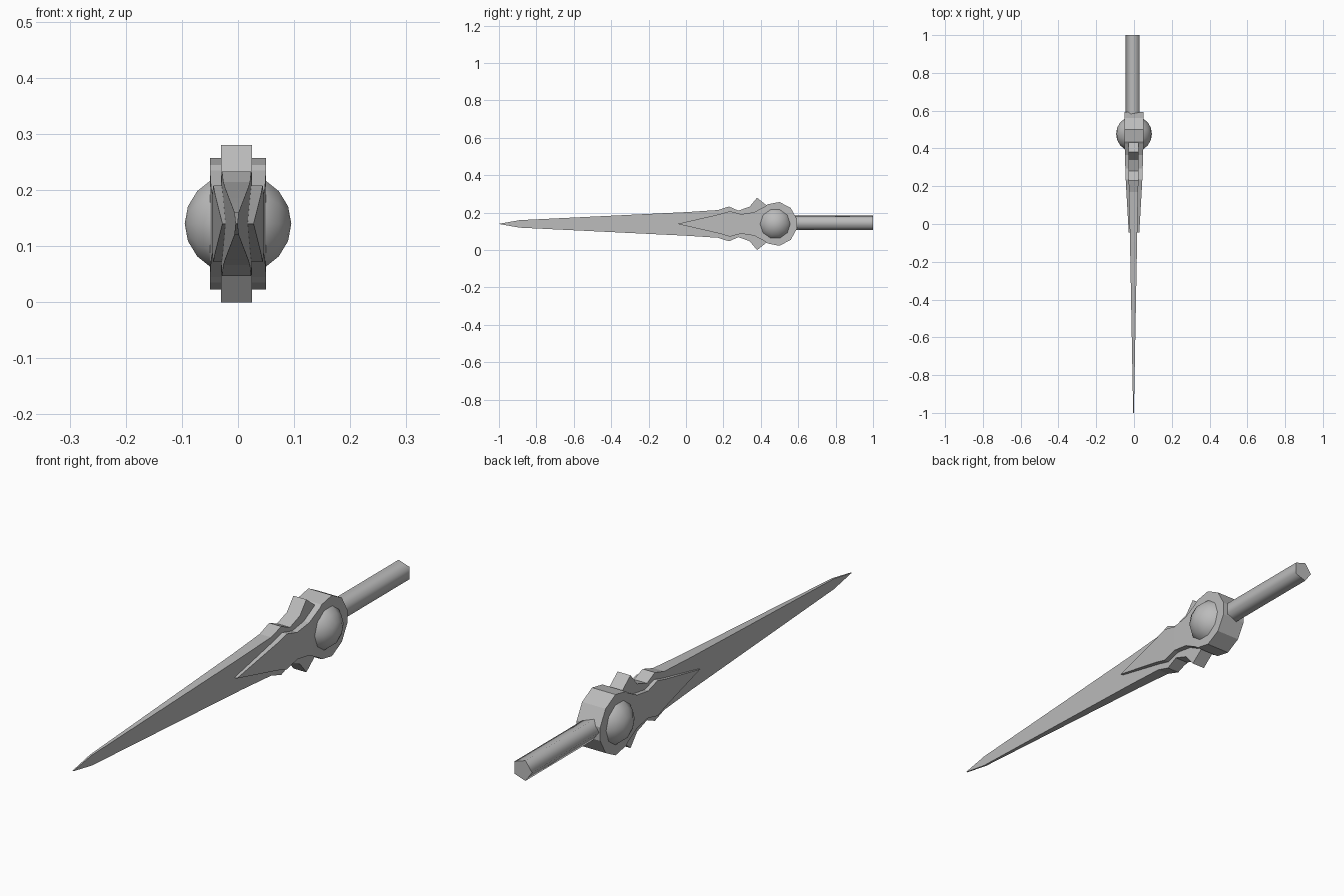
import bpy, bmesh, math
from mathutils import Matrix

if "Cube" in bpy.data.objects:
    bpy.data.objects.remove(bpy.data.objects["Cube"])

AXIS_Z = 0.14   # height of the sword's long axis

steel = bpy.data.materials.new("grey_steel")
steel.diffuse_color = (0.5, 0.5, 0.5, 1)
steel.use_nodes = True
steel.node_tree.nodes["Principled BSDF"].inputs["Base Color"].default_value = steel.diffuse_color


def finish(name, bm, smooth_angle):
    bmesh.ops.remove_doubles(bm, verts=bm.verts, dist=1e-5)
    bmesh.ops.recalc_face_normals(bm, faces=bm.faces)
    mesh = bpy.data.meshes.new(name)
    bm.to_mesh(mesh)
    bm.free()
    mesh.materials.append(steel)
    obj = bpy.data.objects.new(name, mesh)
    bpy.context.collection.objects.link(obj)
    bpy.ops.object.select_all(action='DESELECT')
    obj.select_set(True)
    bpy.context.view_layer.objects.active = obj
    bpy.ops.object.shade_smooth_by_angle(angle=math.radians(smooth_angle))
    return obj


def loft(name, stations, x=0.0):
    """Rectangular sections along y: (y, half height, half thickness)."""
    bm = bmesh.new()
    rings = []
    for y, h, t in stations:
        corners = ((-t, -h), (t, -h), (t, h), (-t, h))
        rings.append([bm.verts.new((x + cx, y, AXIS_Z + cz)) for cx, cz in corners])
    for a, b in zip(rings, rings[1:]):
        for i in range(4):
            j = (i + 1) % 4
            bm.faces.new((a[i], a[j], b[j], b[i]))
    bm.faces.new(rings[0][::-1])
    bm.faces.new(rings[-1])
    return finish(name, bm, 8)


# Long tapering blade with its stepped shoulders and guard spikes
loft("blade", [
    (-1.0, 0.0004, 0.002), (-0.89, 0.02, 0.004), (0.0, 0.063, 0.0205),
    (0.17, 0.074, 0.024), (0.23, 0.093, 0.026), (0.28, 0.071, 0.0275),
    (0.34, 0.092, 0.0275), (0.38, 0.14, 0.0275), (0.435, 0.096, 0.0275),
    (0.46, 0.09, 0.0275)], x=-0.0025)

# Raised plate on the blade, flowing into the round hub
loft("plate_and_hub", [
    (-0.045, 0.0004, 0.028), (0.18, 0.052, 0.041), (0.235, 0.068, 0.044),
    (0.295, 0.052, 0.046), (0.365, 0.063, 0.048), (0.425, 0.095, 0.05),
    (0.437, 0.105, 0.05), (0.50, 0.117, 0.05), (0.56, 0.085, 0.05),
    (0.593, 0.026, 0.05)])

# Round gem through the hub, poles facing sideways
bm = bmesh.new()
bmesh.ops.create_uvsphere(
    bm, u_segments=10, v_segments=9, radius=0.095,
    matrix=Matrix.Translation((0, 0.477, AXIS_Z)) @ Matrix.Rotation(math.pi / 2, 4, 'Y'))
finish("gem", bm, 60)

# Five-sided grip
bm = bmesh.new()
ends = [[], []]
for i in range(5):
    a = math.pi + i * math.tau / 5
    for k, y in enumerate((0.55, 1.0)):
        ends[k].append(bm.verts.new(
            (-0.004 + 0.041 * math.cos(a), y, AXIS_Z + 0.006 + 0.041 * math.sin(a))))
for i in range(5):
    j = (i + 1) % 5
    bm.faces.new((ends[0][i], ends[0][j], ends[1][j], ends[1][i]))
bm.faces.new(ends[0])
bm.faces.new(ends[1])
finish("grip", bm, 75)
